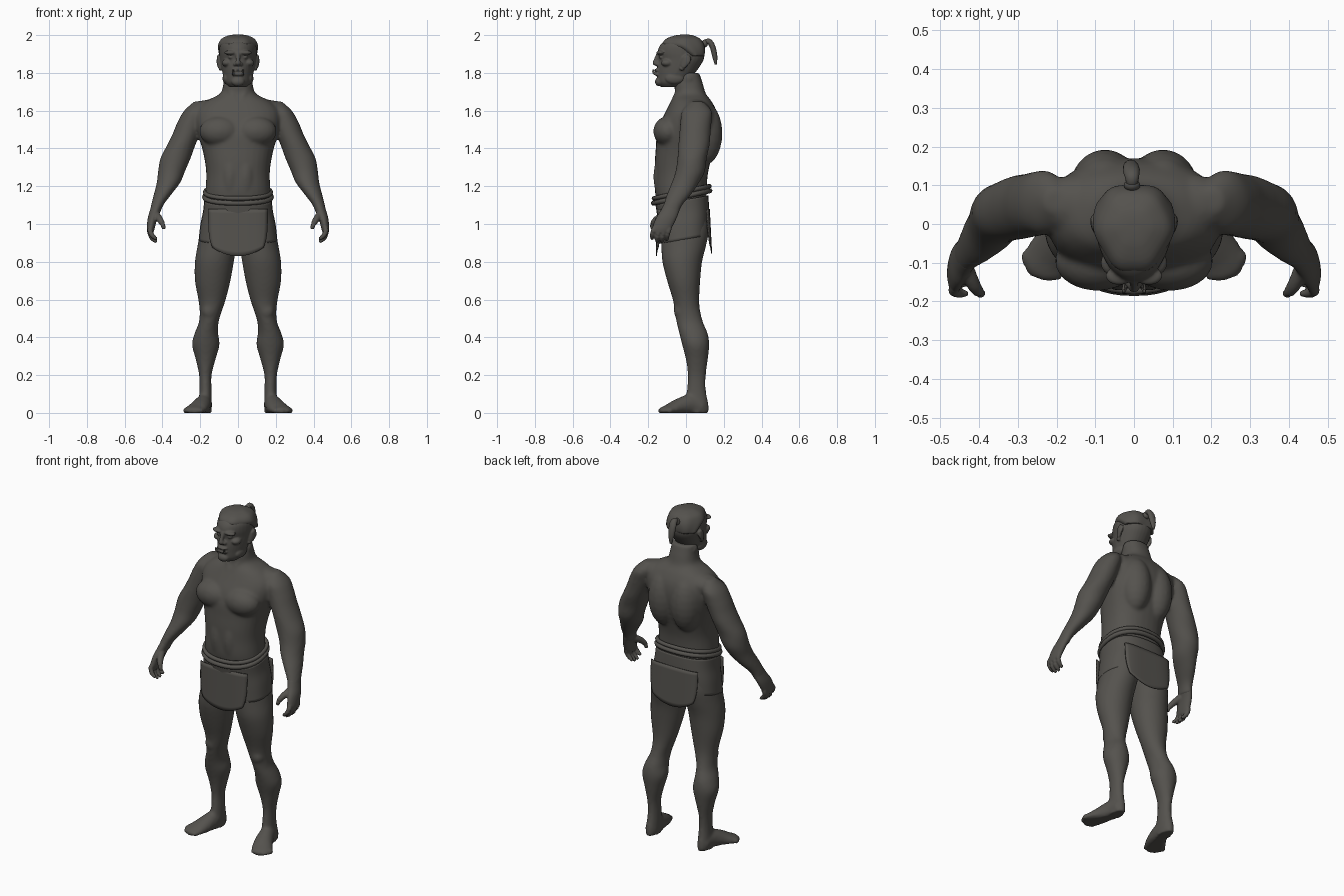
import bpy, bmesh
from math import sin, cos, pi, copysign
from mathutils import Vector, Matrix

cube = bpy.data.objects.get("Cube")
if cube:
    bpy.data.objects.remove(cube, do_unlink=True)

UNIT = 0.01  # all measures below are in hundredths
SIDES = (1, -1)

dark = bpy.data.materials.new("dark warm grey")
dark.use_nodes = True
dark.diffuse_color = (0.09, 0.085, 0.076, 1)
dark.node_tree.nodes["Principled BSDF"].inputs["Base Color"].default_value = dark.diffuse_color


def spline_rows(rows, steps=4):
    """Fill in rows between the given ones along a smooth spline."""
    out = []
    for i in range(len(rows) - 1):
        a, b, c, d = (rows[max(0, min(len(rows) - 1, i + k))] for k in (-1, 0, 1, 2))
        for j in range(steps):
            t = j / steps
            out.append([q + 0.5 * t * (r - p + t * (2 * p - 5 * q + 4 * r - s + t * (3 * (q - r) + s - p)))
                        for p, q, r, s in zip(a, b, c, d)])
    return out + [list(rows[-1])]


def oval(x0, x1, y0, y1, power=2.0, taper=0.0, count=32):
    """Points round a superellipse in given bounds; taper narrows the front."""
    points = []
    for i in range(count):
        a = 2 * pi * i / count
        u, v = (copysign(abs(w) ** (2 / power), w) for w in (cos(a), sin(a)))
        u *= 1 - taper * max(0, -v)
        points.append(((x0 + x1) / 2 + u * (x1 - x0) / 2, (y0 + y1) / 2 + v * (y1 - y0) / 2))
    return points


def skin(bm, rings, capped=True):
    """Bridge rings of points into a tube."""
    loops = [[bm.verts.new(Vector(p) * UNIT) for p in ring] for ring in rings]
    for low, high in zip(loops, loops[1:]):
        for i in range(len(low)):
            j = (i + 1) % len(low)
            bm.faces.new((low[i], low[j], high[j], high[i]))
    if capped:
        bm.faces.new(loops[0])
        bm.faces.new(loops[-1])


def loft(bm, rows, side=1, power=2.0, taper=0.0, capped=True, tilt=0.0):
    """Stack level slices; a row is height, x bounds, y bounds."""
    skin(bm, [[(x * side, y, row[0] + tilt * y) for x, y in oval(*row[1:], power, taper)]
              for row in spline_rows(rows)], capped)


def centred(rows):
    return [(z, -w, w, front, back) for z, w, front, back in rows]


def tube(bm, rows, side=1):
    """Sweep an oval along a path; a row is x, y, z, width, height."""
    rows = spline_rows(rows)
    path = [Vector((r[0] * side, r[1], r[2])) for r in rows]
    rings = []
    for i, (p, r) in enumerate(zip(path, rows)):
        along = (path[min(i + 1, len(path) - 1)] - path[max(i - 1, 0)]).normalized()
        ref = Vector((0, 0, 1)) if abs(along.z) < 0.9 else Vector((0, 1, 0))
        across = along.cross(ref).normalized()
        up = across.cross(along)
        rings.append([p + across * u * r[3] + up * v * r[4] for u, v in oval(-1, 1, -1, 1, count=14)])
    skin(bm, rings)


def ball(bm, centre, radii, side=1):
    place = Matrix.Translation(Vector((centre[0] * side, centre[1], centre[2])) * UNIT)
    bmesh.ops.create_uvsphere(bm, u_segments=20, v_segments=12, radius=UNIT,
                              matrix=place @ Matrix.Diagonal((*radii, 1)))


def finish(name, bm, voxel=None, relax=4, thickness=None):
    bmesh.ops.recalc_face_normals(bm, faces=bm.faces[:])
    for f in bm.faces:
        f.smooth = True
    mesh = bpy.data.meshes.new(name)
    bm.to_mesh(mesh)
    bm.free()
    mesh.materials.append(dark)
    obj = bpy.data.objects.new(name, mesh)
    bpy.context.collection.objects.link(obj)
    if voxel:
        fuse = obj.modifiers.new("fuse", 'REMESH')
        fuse.mode = 'VOXEL'
        fuse.voxel_size = voxel
        fuse.use_smooth_shade = True
        soften = obj.modifiers.new("soften", 'SMOOTH')
        soften.factor = 0.5
        soften.iterations = relax
    if thickness:
        obj.modifiers.new("cloth", 'SOLIDIFY').thickness = thickness
    return obj


# Body: torso and neck
body = bmesh.new()
loft(body, centred([
    (96, 16, -12, 11), (106, 17.5, -14, 12), (112, 17.5, -15.5, 11), (118, 17.2, -16.5, 11),
    (126, 16.8, -16.5, 11.5), (133, 17.5, -16.5, 13), (140, 19, -16, 15), (147, 21, -15.5, 16.5),
    (154, 22.5, -13.5, 17), (160, 22, -10.5, 16), (165, 17, -8, 13.5), (169, 9.5, -6, 10.5),
    (174, 7.8, -6, 9), (180, 7, -4, 7)]), power=2.3)
for s in SIDES:
    # Chest, back, collar and neck muscles
    ball(body, (9.5, -9.5, 149), (11, 7.8, 8), s)
    ball(body, (7.5, 9.5, 148), (9, 9.8, 17), s)
    ball(body, (13, 5, 160), (13, 8, 6), s)
    ball(body, (4, -13, 125), (4.5, 4.2, 12), s)
    tube(body, [(6, 2, 178, 2.5, 2.5), (4, -3, 171, 2, 2), (1.5, -7, 164, 1.5, 1.5)], s)
    # Arm
    loft(body, [
        (165, 17, 23, 3, 9), (160, 17, 28.5, -2, 13.5), (154, 18, 32, -3, 13.5), (148, 20, 34.5, -3.5, 13),
        (142, 22.5, 37.4, -4, 12.5), (135, 25, 41, -4.5, 11), (128, 28, 42.3, -5.5, 10),
        (122, 30.5, 43, -7.5, 7), (116, 35, 44.5, -10, 3), (110, 39.5, 46, -12, -2),
        (105, 41.5, 47, -14, -4)], s)
    # Leg
    loft(body, [
        (104, 1, 18, -12, 11), (96, 0, 20, -13, 12), (88, 1, 21.5, -13, 10.5), (80, 2.2, 22.8, -12.5, 8.5),
        (70, 4, 22.8, -10, 7.5), (60, 6.5, 21, -7, 7), (54, 8.5, 20.3, -6, 7.5), (48, 10.3, 20.7, -5, 9),
        (42, 10.5, 23, -3.5, 11.5), (36, 9.8, 24.3, -2, 12.3), (28, 12, 22.3, 0, 11.5),
        (20, 14, 20.6, 1, 10.5), (12, 14, 20.4, 0.5, 10.5), (4, 13.8, 21, -1, 12), (0, 14, 21, -1, 12)], s)
    ball(body, (15.3, -3, 54), (4, 3.5, 4.5), s)
    # Foot
    tube(body, [(17.5, 9, 3, 3.5, 4), (18, 3, 4.5, 4.2, 5.5), (20, -4, 3, 5.3, 4.5),
                (22.5, -9, 1.5, 6, 3.2), (23.5, -12.5, 1, 5, 2.2), (24, -14.3, 0.8, 3, 1.2)], s)
    for toe in range(5):
        ball(body, (19.5 + 2.1 * toe, -12.6 + 0.25 * toe * toe, 1.2), (1.5, 2, 1.5), s)
# Flat soles
for v in body.verts:
    v.co.z = max(v.co.z, 0)
finish("body", body, 0.0095, 4)

# Hands: palm, fingers and thumb
for s in SIDES:
    hand = bmesh.new()
    loft(hand, [(111, 39.5, 45.5, -11.5, -2.5), (107, 41, 46.7, -13.5, -3.5), (103, 42.7, 47.8, -16, -5),
                (98, 44, 48.3, -17.8, -7.5), (95.5, 44.7, 48, -17.5, -9)], s)
    for k in range(4):
        y = -16.6 + 2.6 * k
        drop = (1.5, 0, 0, 1)[k]
        tube(hand, [(46.3, y, 98, 1.4, 1.4), (46.5, y - 0.8, 94.5 + drop, 1.4, 1.4),
                    (45, y - 1.3, 92 + drop, 1.2, 1.2), (43, y - 1.3, 90.5 + drop, 0.8, 0.8)], s)
    tube(hand, [(43.5, -11, 105, 2, 2.2), (41.5, -15.5, 102.5, 1.8, 1.8),
                (40, -17.6, 100, 1.4, 1.4), (39.2, -18, 97.3, 0.9, 0.9)], s)
    finish("left_hand" if s > 0 else "right_hand", hand, 0.005, 2)

# Head with facial features
head = bmesh.new()
loft(head, centred([
    (172.5, 4.5, -13, -4), (175, 7, -15, 0), (179, 8, -15.3, 4), (183, 8.8, -15.2, 7), (187, 9.5, -14.5, 9.3),
    (191, 9.8, -15, 9.8), (195, 9.6, -13.5, 9), (198, 7.6, -9.5, 6.5), (199.5, 3.5, -4, 3)]),
    power=2.2, taper=0.22)
ball(head, (0, -14.2, 175.3), (3.5, 2.2, 2.4))
ball(head, (0, -15.6, 185.2), (1.7, 2.1, 1.5))
tube(head, [(0, -14.3, 190.5, 1.3, 1.2), (0, -15.6, 187.5, 1.1, 1.2), (0, -16.6, 185.2, 1.2, 1.2)])
for z, reach in ((181.4, 1.9), (179.3, 1.7)):
    ball(head, (0, -15, z), (3.2, reach, 0.9))
for s in SIDES:
    ball(head, (3.8, -13.4, 190.7), (3.6, 2.4, 1.2), s)   # brow
    ball(head, (3.6, -12.8, 188.3), (1.6, 1.5, 1), s)     # eye
    ball(head, (5.8, -10, 185.3), (2.8, 3.2, 2), s)       # cheekbone
    ball(head, (1.5, -15, 184.6), (1.1, 1.3, 1), s)       # nostril
    ball(head, (6.2, -6, 177), (2, 5, 3), s)              # jaw
    tube(head, [(2.3, -15.3, 179, 0.7, 0.7), (2.6, -17.2, 180, 0.7, 0.7),
                (2.8, -17.4, 182, 0.4, 0.4)], s)          # tusk
    tube(head, [(9, -2.5, 181.5, 1, 1), (9.7, -1.5, 184, 1, 2), (10.3, 0.3, 187, 1, 2.5),
                (10.2, 1.5, 189.3, 0.6, 1.2)], s)         # ear
finish("head", head, 0.0048, 2)

# Hair: ridged cap and tied tail
hair = bmesh.new()
cap = spline_rows(centred([(189, 9.6, -1, 10), (192, 10.3, -7, 10.3), (195, 10.3, -12.5, 9.8),
                           (198, 8.6, -10.8, 7.8), (199.8, 5, -6, 4), (200.3, 2, -2, 1)]))
rings = []
for row in cap:
    ring = oval(*row[1:], 2.2, 0.2, 48)
    rings.append([(x * (1 + 0.025 * cos(i * pi / 4)), y * (1 + 0.025 * cos(i * pi / 4)), row[0])
                  for i, (x, y) in enumerate(ring)])
skin(hair, rings)
finish("hair", hair, 0.006, 2)
tail = bmesh.new()
tube(tail, [(0, 7, 192.5, 1.8, 1.8), (-0.5, 9.8, 195.5, 1.5, 1.5), (-0.5, 12, 196.7, 1.8, 1.5),
            (-0.7, 14, 194, 2.2, 1.5), (-0.8, 15.2, 189, 1.8, 1.4), (-0.8, 15.8, 184.5, 0.7, 0.6)])
ball(tail, (-0.5, 10, 195.6), (2.1, 1.6, 2.1))
finish("hair_tail", tail)

# Loincloth: short hip wrap with long front and back flaps
wrap = bmesh.new()
loft(wrap, centred([(92, 20.8, -14.6, 12.3), (100, 19.9, -14.8, 12.4), (107, 18.5, -15.3, 12.2),
                    (113, 17.9, -16.2, 11.8)]), power=2.6, capped=False, tilt=0.17)
finish("hip_wrap", wrap, thickness=0.006)


def flap(name, facing, top_depth, hem_depth, hem):
    bm = bmesh.new()
    across, down = 16, 10
    grid = []
    for j in range(down + 1):
        t = j / down
        line = []
        for i in range(across + 1):
            u = 2 * i / across - 1
            x = u * (15.8 - 2.2 * t ** 4)
            y = facing * (top_depth + (hem_depth - top_depth) * t) * (1 - (x / 20) ** 4) ** 0.25
            z = 108 + (hem + 4.5 * u * u - 108) * t
            line.append(bm.verts.new(Vector((x, y, z)) * UNIT))
        grid.append(line)
    for upper, lower in zip(grid, grid[1:]):
        for i in range(across):
            bm.faces.new((upper[i], lower[i], lower[i + 1], upper[i + 1]))
    finish(name, bm, thickness=0.006)


flap("front_flap", -1, 15.4, 16, 83)
flap("back_flap", 1, 12.6, 13.8, 84.5)

# Belt: two tilted cords round the waist
for name, z, grow, radius in (("upper_belt", 117.3, 0.4, 0.012), ("lower_belt", 114.8, 0.7, 0.013)):
    cord = bpy.data.curves.new(name, 'CURVE')
    cord.dimensions = '3D'
    cord.bevel_depth = radius
    cord.bevel_resolution = 2
    line = cord.splines.new('POLY')
    points = oval(-17 - grow, 17 + grow, -16.6 - grow, 12 + grow, 2.3, count=48)
    line.points.add(len(points) - 1)
    for p, (x, y) in zip(line.points, points):
        p.co = (x * UNIT, y * UNIT, (z + 0.22 * y) * UNIT, 1)
    line.use_cyclic_u = True
    cord.materials.append(dark)
    bpy.context.collection.objects.link(bpy.data.objects.new(name, cord))
